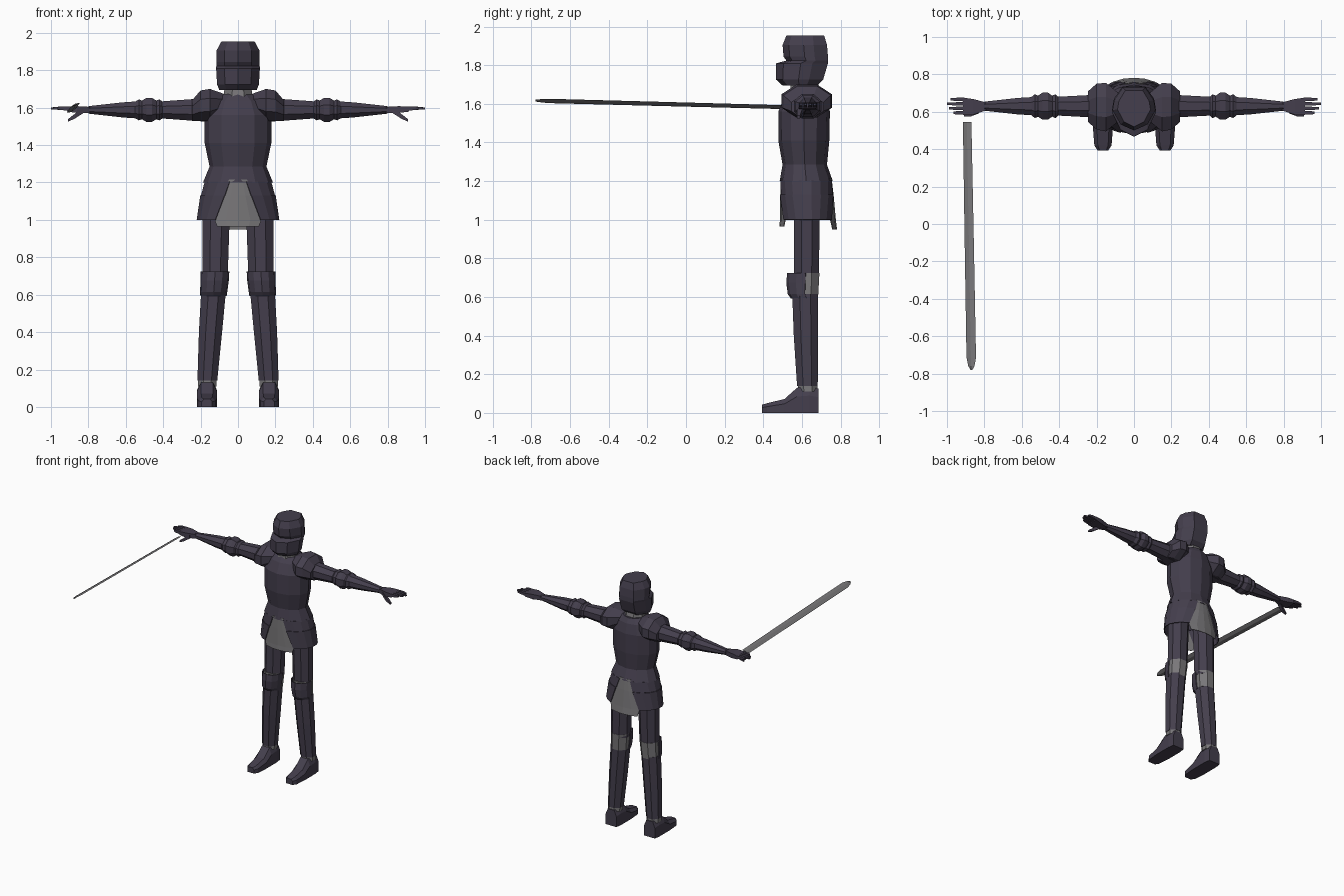
import bpy, bmesh, math
from mathutils import Vector


def material(name, rgb):
    m = bpy.data.materials.new(name)
    m.diffuse_color = (*rgb, 1)
    return m


PLATE = material("dark plate", (0.058, 0.049, 0.074))
MAIL = material("grey mail", (0.19, 0.185, 0.192))


def loft(name, rings, mat, closed=True, thick=0.0):
    """Skin equal-length rings; closed lofts are capped, open ones become sheets."""
    bm = bmesh.new()
    vs = [[bm.verts.new(p) for p in r] for r in rings]
    n = len(vs[0])
    for a, b in zip(vs, vs[1:]):
        for i in range(n if closed else n - 1):
            j = (i + 1) % n
            bm.faces.new((a[i], a[j], b[j], b[i]))
    if closed:
        bm.faces.new(vs[0][::-1])
        bm.faces.new(vs[-1])
    bmesh.ops.recalc_face_normals(bm, faces=bm.faces)
    me = bpy.data.meshes.new(name)
    bm.to_mesh(me)
    bm.free()
    me.materials.append(mat)
    ob = bpy.data.objects.new(name, me)
    bpy.context.collection.objects.link(ob)
    if thick:
        mod = ob.modifiers.new("thickness", 'SOLIDIFY')
        mod.thickness, mod.offset = thick, 0
    return ob


def oval(z, cx, rx, y0, y1, n=8, half=True):
    """Horizontal ring spanning y0..y1."""
    o = 0.5 if half else 0
    k = 1 / math.cos(math.pi / n) if half else 1
    cy, ry = (y0 + y1) / 2, (y1 - y0) / 2
    return [(cx + rx * k * math.sin((i + o) * 2 * math.pi / n),
             cy - ry * k * math.cos((i + o) * 2 * math.pi / n), z) for i in range(n)]


def upright(x, y0, y1, z0, z1, n=8):
    """Ring across the arm at position x."""
    return [(x, p[1], (z0 + z1) / 2 + p[0]) for p in oval(0, 0, (z1 - z0) / 2, y0, y1, n)]


def arc(z, cx, rx, y0, y1, a0, a1, n=6):
    """Open horizontal arc, angles measured from the front."""
    cy, ry = (y0 + y1) / 2, (y1 - y0) / 2
    angles = [a0 + (a1 - a0) * i / n for i in range(n + 1)]
    return [(cx + rx * math.sin(a), cy - ry * math.cos(a), z) for a in angles]


def bar(name, path, mat):
    """Square-section rod through (point, half width, half height) stations along x."""
    loft(name, [[(x, y - w, z - h), (x, y + w, z - h), (x, y + w, z + h), (x, y - w, z + h)]
                for (x, y, z), w, h in path], mat)


# Helmet: pointed front, flat back, recessed eye slit
HALF = [(0, -1), (0.62, -0.72), (1, -0.05), (0.92, 0.4), (0.52, 1)]
SECTION = HALF + [(-x, y) for x, y in HALF[:0:-1]]
HELMET = [(1.695, 0.10, 0.50, 0.68), (1.725, 0.112, 0.467, 0.71), (1.81, 0.117, 0.467, 0.735),
          (1.824, 0.116, 0.52, 0.735), (1.845, 0.116, 0.505, 0.735),
          (1.905, 0.115, 0.50, 0.73), (1.955, 0.088, 0.52, 0.715)]
loft("helmet", [[(x * rx, (y0 + y1) / 2 + y * (y1 - y0) / 2, z) for x, y in SECTION]
                for z, rx, y0, y1 in HELMET], PLATE)
loft("neck_mail", [oval(1.60, 0, 0.085, 0.53, 0.71), oval(1.72, 0, 0.07, 0.545, 0.68)], MAIL)

# Breastplate with narrow waist and flared hem
loft("breastplate", [oval(z, 0, rx, y0, y1, 12, False) for z, rx, y0, y1 in [
    (1.20, 0.187, 0.485, 0.76), (1.285, 0.152, 0.50, 0.73), (1.41, 0.178, 0.478, 0.742),
    (1.56, 0.178, 0.478, 0.745), (1.635, 0.14, 0.51, 0.73), (1.672, 0.085, 0.54, 0.71)]], PLATE)

# Skirt tiers on each side, mail panels in the front and back openings
TIERS = [(1.205, 0.178, 0.488, 0.757, 0.25), (1.13, 0.198, 0.485, 0.765, 0.36),
         (1.13, 0.202, 0.480, 0.770, 0.36), (1.0, 0.22, 0.483, 0.777, 0.58)]
for s, side in ((1, "left"), (-1, "right")):
    for k, part in ((0, "upper"), (2, "lower")):
        loft(f"{side}_{part}_skirt_plate",
             [arc(z, 0, rx * s, y0, y1, a, math.pi - a, 7) for z, rx, y0, y1, a in TIERS[k:k + 2]],
             PLATE, False, 0.006)
for name, turn, hem in (("front_mail_panel", 0, 0.965), ("back_mail_panel", math.pi, 0.95)):
    rows = [(1.215, 0.175, 0.492, 0.752, 0.28), (1.13, 0.195, 0.49, 0.762, 0.40),
            (1.0, 0.214, 0.488, 0.774, 0.62), (hem, 0.216, 0.486, 0.780, 0.54)]
    loft(name, [arc(z, 0, rx, y0, y1, turn - a, turn + a, 4) for z, rx, y0, y1, a in rows],
         MAIL, False, 0.004)

for s, side in ((1, "left"), (-1, "right")):
    # Legs
    loft(side + "_thigh", [oval(1.18, s * 0.10, 0.07, 0.56, 0.69),
                           oval(1.0, s * 0.117, 0.072, 0.56, 0.692),
                           oval(0.70, s * 0.123, 0.068, 0.56, 0.688)], PLATE)
    loft(side + "_knee_mail", [oval(0.725, s * 0.123, 0.069, 0.555, 0.691),
                               oval(0.60, s * 0.13, 0.064, 0.555, 0.684)], MAIL)
    loft(side + "_knee_plate", [arc(z, s * cx, rx, y0, y1, -1.65, 1.65, 6) for z, cx, rx, y0, y1 in [
        (0.725, 0.123, 0.074, 0.527, 0.70), (0.675, 0.125, 0.073, 0.522, 0.70),
        (0.615, 0.130, 0.070, 0.53, 0.69), (0.595, 0.131, 0.068, 0.545, 0.69)]], PLATE, False, 0.006)
    loft(side + "_shin", [oval(0.615, s * 0.131, 0.066, 0.55, 0.684),
                          oval(0.40, s * 0.147, 0.062, 0.558, 0.684),
                          oval(0.14, s * 0.164, 0.053, 0.575, 0.682)], PLATE)
    loft(side + "_ankle_mail", [oval(0.15, s * 0.164, 0.05, 0.58, 0.680),
                                oval(0.11, s * 0.165, 0.05, 0.58, 0.682)], MAIL)
    # Pointed shoe, stations running from toe to heel
    loft(side + "_shoe", [[(s * 0.166 + x * w, y, z * top) for x, z in
                           [(-1, 0), (1, 0), (1, 0.65), (0.6, 1), (-0.6, 1), (-1, 0.65)]]
                          for y, w, top in [(0.393, 0.028, 0.042), (0.42, 0.046, 0.05),
                                            (0.51, 0.053, 0.072), (0.575, 0.053, 0.13),
                                            (0.64, 0.053, 0.138), (0.686, 0.046, 0.125)]], PLATE)
    # Shoulder plate
    loft(side + "_shoulder_plate", [upright(s * x, *r) for x, *r in [
        (0.07, 0.56, 0.69, 1.58, 1.672), (0.15, 0.495, 0.755, 1.53, 1.70),
        (0.20, 0.505, 0.75, 1.53, 1.692), (0.245, 0.545, 0.71, 1.53, 1.64)]], PLATE)
    # Arm with flared elbow guard
    for part, stations in (
            ("upper_arm", [(0.18, 0.062, 0.062), (0.28, 0.057, 0.055), (0.43, 0.049, 0.044)]),
            ("elbow_guard", [(0.40, 0.046, 0.042), (0.42, 0.064, 0.056), (0.437, 0.056, 0.050),
                             (0.46, 0.072, 0.064), (0.49, 0.072, 0.064), (0.513, 0.056, 0.050),
                             (0.53, 0.064, 0.056), (0.55, 0.048, 0.044)]),
            ("forearm", [(0.52, 0.050, 0.047), (0.62, 0.044, 0.040), (0.80, 0.024, 0.020)])):
        loft(f"{side}_{part}", [upright(s * x, 0.63 - ry, 0.63 + ry, 1.588 - rz, 1.588 + rz)
                                for x, ry, rz in stations], PLATE)
    # Gauntlet
    bar(side + "_palm", [((s * 0.79, 0.629, 1.588), 0.021, 0.016),
                         ((s * 0.86, 0.626, 1.590), 0.042, 0.018),
                         ((s * 0.915, 0.630, 1.592), 0.046, 0.013)], PLATE)
    for i, tip in enumerate((0.965, 0.99, 1.0, 0.98)):
        y = 0.594 + i * 0.024
        bar(f"{side}_finger_{i + 1}", [((s * 0.905, y, 1.594), 0.010, 0.011),
                                       ((s * 0.95, y, 1.597), 0.009, 0.009),
                                       ((s * tip, y + 0.001, 1.596), 0.006, 0.005)], PLATE)
    bar(side + "_thumb", [((s * 0.83, 0.605, 1.583), 0.014, 0.014),
                          ((s * 0.87, 0.588, 1.556), 0.012, 0.013),
                          ((s * 0.908, 0.583, 1.532), 0.007, 0.007)], PLATE)

# Sword blade: flat diamond section, slightly rolled, rounded tip
base, tip = Vector((-0.892, 0.545, 1.582)), Vector((-0.869, -0.78, 1.617))
wide, thin = Vector((0.91, 0, 0.40)), Vector((-0.40, 0, 0.91))
blade = []
for t, w in ((0, 0.025), (0.5, 0.027), (0.95, 0.028), (0.985, 0.018), (1, 0.005)):
    c = base.lerp(tip, t)
    blade.append([c + wide * w, c + thin * 0.005, c - wide * w, c - thin * 0.005])
loft("sword_blade", blade, MAIL)
